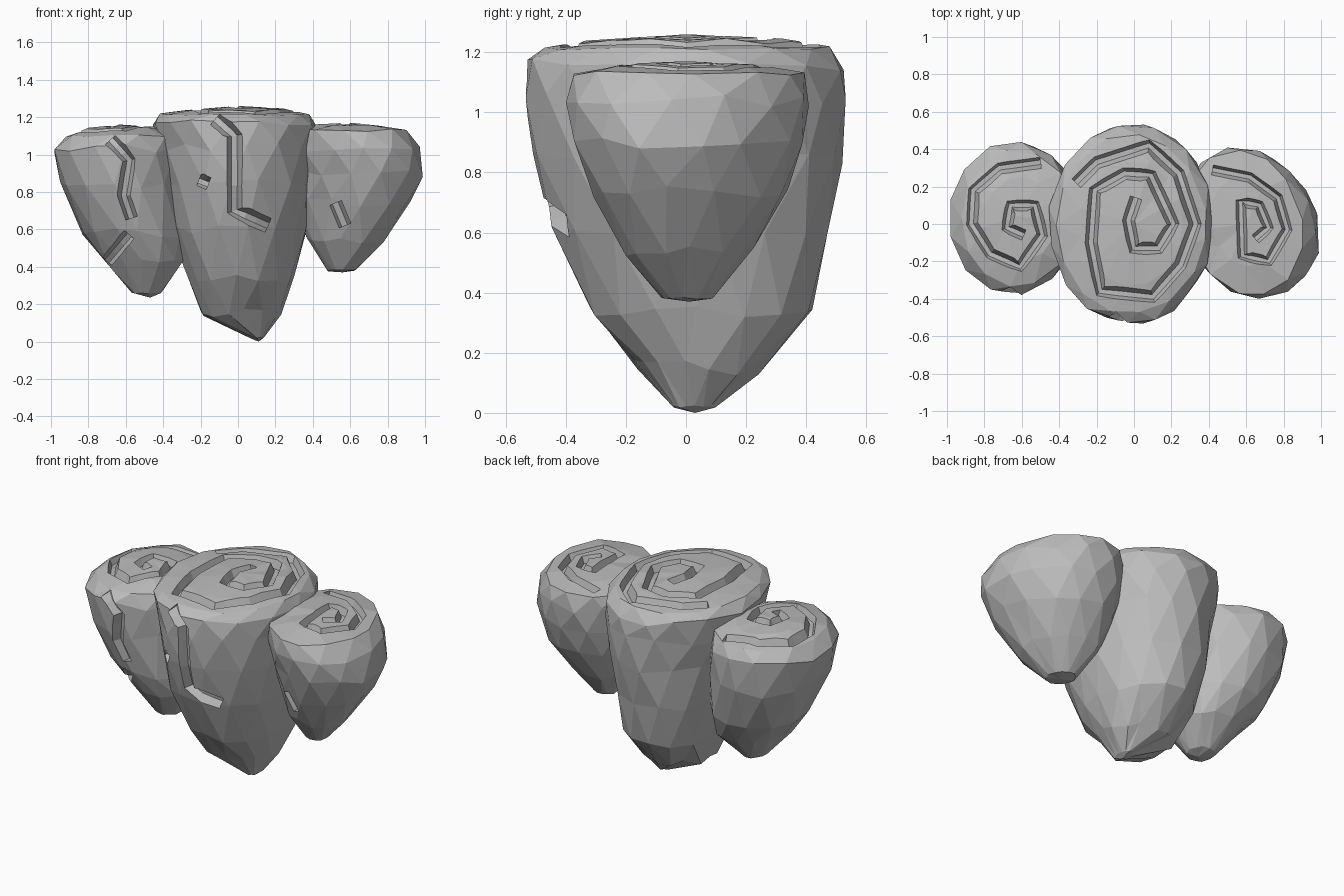
import bpy, bmesh, math, random
from mathutils import Vector
from mathutils.bvhtree import BVHTree

random.seed(11)
cube = bpy.data.objects.get("Cube")
if cube:
    bpy.data.objects.remove(cube, do_unlink=True)

# The single grey stone colour
stone = bpy.data.materials.new("grey_stone")
stone.use_nodes = True
colour = (0.5, 0.5, 0.5, 1)
stone.diffuse_color = colour
stone.node_tree.nodes["Principled BSDF"].inputs["Base Color"].default_value = colour


def add_object(name, bm):
    bmesh.ops.recalc_face_normals(bm, faces=bm.faces)
    mesh = bpy.data.meshes.new(name)
    bm.to_mesh(mesh)
    bm.free()
    mesh.materials.append(stone)
    obj = bpy.data.objects.new(name, mesh)
    bpy.context.collection.objects.link(obj)
    return obj


def rock(name, rings, bottom, top, sides, skew=0):
    """Faceted rock from rings of (z, x min, x max, y min, y max)."""
    bm = bmesh.new()
    loops = []
    for i, (z, x0, x1, y0, y1) in enumerate(rings):
        loop = []
        on_top = z > top[2] - 0.07
        for k in range(sides):
            a = math.tau * (k + 0.5 * (i % 2) + random.uniform(-0.15, 0.15)) / sides
            r = 1.015 + random.uniform(-0.015, 0.015)
            dx = (x1 - x0) / 2 * r * math.cos(a)
            dy = (y1 - y0) / 2 * r * math.sin(a) + skew * dx
            dz = random.uniform(-1, 1) * (0.007 if on_top else 0.025 if i else 0.005)
            loop.append(bm.verts.new(((x0 + x1) / 2 + dx, (y0 + y1) / 2 + dy, z + dz)))
        loops.append(loop)
    for i, (low, high) in enumerate(zip(loops, loops[1:])):
        for k in range(sides):
            n = (k + 1) % sides
            if i % 2:
                bm.faces.new((low[k], low[n], high[n]))
                bm.faces.new((low[k], high[n], high[k]))
            else:
                bm.faces.new((low[k], low[n], high[k]))
                bm.faces.new((low[n], high[n], high[k]))
    for loop, tip in ((loops[0], bottom), (loops[-1], top)):
        v = bm.verts.new(tip)
        for k in range(sides):
            bm.faces.new((loop[k], loop[(k + 1) % sides], v))
    return add_object(name, bm)


def carve(obj, path, width, depth, front=False):
    """Cut a tapering groove that follows the surface, on the top or the front."""
    bm = bmesh.new()
    bm.from_mesh(obj.data)
    tree = BVHTree.FromBMesh(bm)
    bm.free()
    look = Vector((0, 1, 0)) if front else Vector((0, 0, -1))
    points = [Vector((u, -3, v)) if front else Vector((u, v, 3)) for u, v in path]
    dense = [points[0]]
    for a, b in zip(points, points[1:]):
        dense += [a.lerp(b, s / 3) for s in (1, 2, 3)]
    hits = [h for h in (tree.ray_cast(p, look)[0] for p in dense) if h]
    bm = bmesh.new()
    sections = []
    for i, p in enumerate(hits):
        t = hits[min(i + 1, len(hits) - 1)] - hits[max(i - 1, 0)]
        side = t.cross(look).normalized() * width / 2
        sections.append([bm.verts.new(q) for q in (
            p + side * 0.4 + look * depth, p - side * 0.4 + look * depth,
            p - side * 1.25 - look * 0.02, p + side * 1.25 - look * 0.02)])
    for a, b in zip(sections, sections[1:]):
        for k in range(4):
            n = (k + 1) % 4
            bm.faces.new((a[k], a[n], b[n], b[k]))
    bm.faces.new(sections[0])
    bm.faces.new(sections[-1])
    cutter = add_object(obj.name + "_groove_cutter", bm)
    mod = obj.modifiers.new("groove", 'BOOLEAN')
    mod.operation = 'DIFFERENCE'
    mod.solver = 'EXACT'
    mod.use_self = True
    mod.object = cutter
    bpy.context.view_layer.update()
    result = bpy.data.meshes.new_from_object(
        obj.evaluated_get(bpy.context.evaluated_depsgraph_get()))
    obj.modifiers.clear()
    obj.data = result
    bpy.data.objects.remove(cutter, do_unlink=True)


# Large middle rock
middle = rock("middle_rock", [
    (0.02, 0.07, 0.14, -0.04, 0.10),
    (0.15, -0.20, 0.23, -0.17, 0.24),
    (0.34, -0.27, 0.30, -0.32, 0.42),
    (0.60, -0.35, 0.36, -0.44, 0.47),
    (0.85, -0.39, 0.39, -0.51, 0.51),
    (1.04, -0.42, 0.41, -0.53, 0.53),
    (1.16, -0.45, 0.42, -0.52, 0.52),
    (1.215, -0.41, 0.38, -0.47, 0.47),
    (1.24, -0.28, 0.26, -0.33, 0.33),
], (0.11, 0.03, 0), (0, 0, 1.26), 15)
carve(middle, [(-0.31, 0.22), (-0.2, 0.33), (0.08, 0.42), (0.24, 0.27), (0.33, 0.0),
               (0.25, -0.22), (0.1, -0.39), (-0.18, -0.36), (-0.23, -0.1),
               (-0.21, 0.18), (-0.05, 0.27), (0.09, 0.26), (0.21, 0.0),
               (0.13, -0.13), (0.0, -0.13), (-0.03, 0.02), (0.01, 0.14)], 0.065, 0.05)
carve(middle, [(-0.12, 1.19), (-0.02, 1.1), (-0.02, 0.7), (0.16, 0.62)], 0.08, 0.06, True)
carve(middle, [(-0.21, 0.86), (-0.16, 0.84)], 0.07, 0.05, True)

# Rock on the -x side
right = rock("right_rock", [
    (0.26, -0.57, -0.41, -0.07, 0.10),
    (0.42, -0.71, -0.29, -0.20, 0.25),
    (0.58, -0.83, -0.28, -0.28, 0.35),
    (0.83, -0.95, -0.30, -0.35, 0.42),
    (1.03, -0.99, -0.30, -0.37, 0.43),
    (1.10, -0.92, -0.32, -0.33, 0.39),
    (1.14, -0.80, -0.42, -0.20, 0.25),
], (-0.47, 0.01, 0.235), (-0.63, 0.04, 1.16), 13)
carve(right, [(-0.5, 0.33), (-0.72, 0.3), (-0.86, 0.18), (-0.87, 0.0), (-0.77, -0.16),
              (-0.61, -0.23), (-0.49, -0.06), (-0.53, 0.1), (-0.66, 0.1),
              (-0.68, -0.02), (-0.59, -0.06)], 0.06, 0.045)
carve(right, [(-0.68, 1.08), (-0.58, 0.97), (-0.61, 0.78), (-0.57, 0.66)], 0.07, 0.05, True)
carve(right, [(-0.58, 0.57), (-0.7, 0.43)], 0.07, 0.04, True)

# Rock on the +x side
left = rock("left_rock", [
    (0.38, 0.48, 0.63, -0.08, 0.09),
    (0.54, 0.37, 0.78, -0.20, 0.22),
    (0.74, 0.31, 0.92, -0.30, 0.33),
    (0.90, 0.28, 0.99, -0.36, 0.38),
    (1.04, 0.27, 0.97, -0.39, 0.40),
    (1.13, 0.28, 0.90, -0.37, 0.39),
    (1.155, 0.41, 0.76, -0.22, 0.24),
], (0.56, 0.01, 0.37), (0.6, 0.0, 1.17), 13, -0.2)
carve(left, [(0.42, 0.29), (0.62, 0.25), (0.77, 0.14), (0.82, -0.03), (0.72, -0.2),
             (0.58, -0.17), (0.57, 0.12), (0.67, 0.1), (0.72, -0.02), (0.65, -0.08)],
      0.055, 0.045)
carve(left, [(0.52, 0.74), (0.57, 0.62)], 0.08, 0.05, True)
